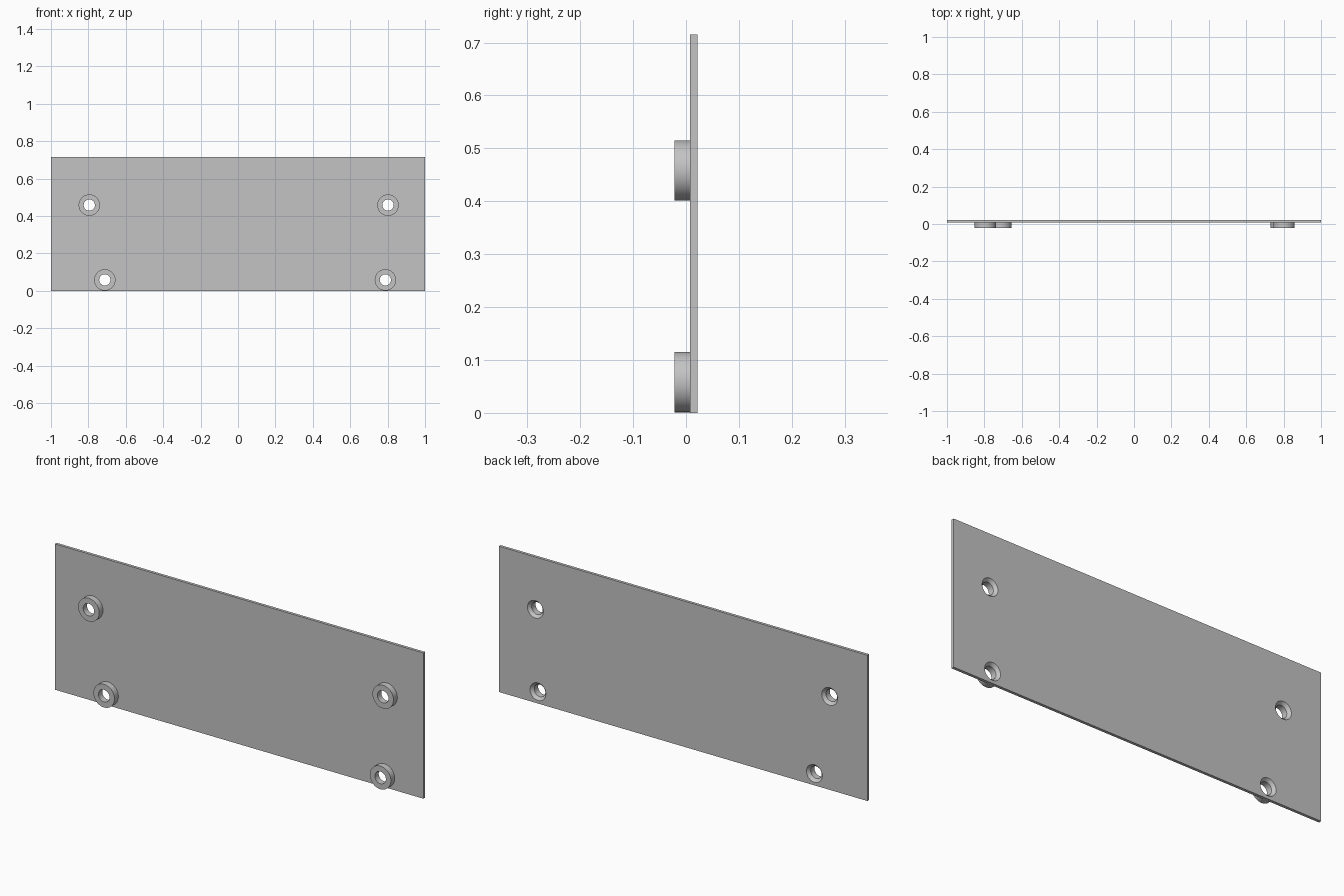
import bpy
import math
from mathutils import Matrix

cube = bpy.data.objects.get("Cube")
if cube:
    bpy.data.objects.remove(cube, do_unlink=True)

FRONT, JOINT, BACK = -0.022, 0.008, 0.022
HEIGHT = 0.715
BOSS_R, HOLE_R, SINK_R = 0.057, 0.03, 0.043
SIDES = 64
HOLES = {
    "upper_right": (-0.795, 0.458),
    "upper_left": (0.802, 0.458),
    "lower_right": (-0.712, 0.058),
    "lower_left": (0.788, 0.058),
}

grey = bpy.data.materials.new("plain_grey")
grey.use_nodes = True
colour = (0.55, 0.55, 0.55, 1)
grey.diffuse_color = colour
grey.node_tree.nodes["Principled BSDF"].inputs["Base Color"].default_value = colour


def lathe(name, profile, centre, closed_ring):
    """Turn a (radius, y) profile about a y axis through centre."""
    x, z = centre
    n = len(profile)
    verts, faces = [], []
    for i in range(SIDES):
        a = math.tau * i / SIDES
        verts += [(x + r * math.cos(a), y, z + r * math.sin(a)) for r, y in profile]
    for i in range(SIDES):
        j = (i + 1) % SIDES
        for k in range(n if closed_ring else n - 1):
            m = (k + 1) % n
            faces.append((i * n + k, i * n + m, j * n + m, j * n + k))
    if not closed_ring:
        faces.append([i * n for i in range(SIDES)])
        faces.append([i * n + n - 1 for i in reversed(range(SIDES))])
    mesh = bpy.data.meshes.new(name)
    mesh.from_pydata(verts, [], faces)
    mesh.materials.append(grey)
    obj = bpy.data.objects.new(name, mesh)
    bpy.context.collection.objects.link(obj)
    # Consistent outward normals
    import bmesh
    bm = bmesh.new()
    bm.from_mesh(mesh)
    bmesh.ops.recalc_face_normals(bm, faces=bm.faces)
    bm.to_mesh(mesh)
    bm.free()
    return obj


def smooth(obj):
    bpy.ops.object.select_all(action="DESELECT")
    obj.select_set(True)
    bpy.context.view_layer.objects.active = obj
    bpy.ops.object.shade_smooth_by_angle(angle=math.radians(30))


# Thin rectangular panel
bpy.ops.mesh.primitive_cube_add(size=1)
panel = bpy.context.object
panel.name = "panel"
panel.data.transform(
    Matrix.Translation((0, (JOINT + BACK) / 2, HEIGHT / 2))
    @ Matrix.Diagonal((2, BACK - JOINT, HEIGHT, 1)))
panel.data.materials.append(grey)

# Countersunk holes through the panel, opening to the back
slope = (SINK_R - HOLE_R) / (BACK - JOINT)
extra = 0.005
cone = [(HOLE_R - slope * extra, JOINT - extra), (SINK_R + slope * extra, BACK + extra)]
for place, centre in HOLES.items():
    cutter = lathe("cutter_" + place, cone, centre, False)
    cutter.hide_render = True
    cut = panel.modifiers.new("hole_" + place, "BOOLEAN")
    cut.operation = "DIFFERENCE"
    cut.solver = "EXACT"
    cut.object = cutter
    bpy.context.view_layer.objects.active = panel
    bpy.ops.object.modifier_apply(modifier=cut.name)
    bpy.data.objects.remove(cutter, do_unlink=True)
smooth(panel)

# Round spacers on the front, each with a bore
ring = [(HOLE_R, FRONT), (BOSS_R, FRONT), (BOSS_R, JOINT), (HOLE_R, JOINT)]
for place, centre in HOLES.items():
    smooth(lathe("spacer_" + place, ring, centre, True))
